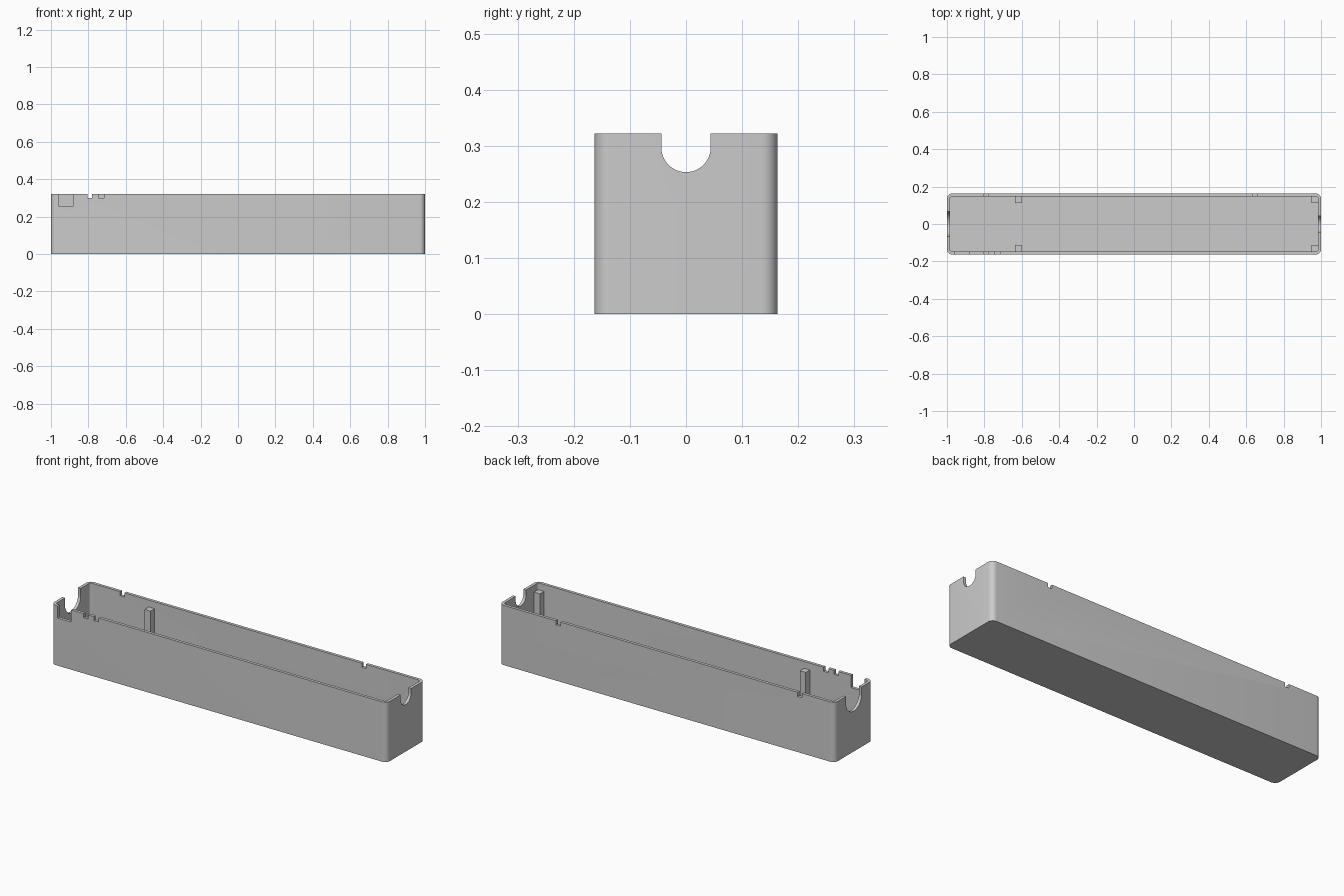
import bpy, bmesh, math

if "Cube" in bpy.data.objects:
    bpy.data.objects.remove(bpy.data.objects["Cube"], do_unlink=True)

HALF_X, HALF_Y, HEIGHT = 1.0, 0.163, 0.322
WALL, RADIUS = 0.016, 0.028

grey = bpy.data.materials.new("plain grey")
grey.use_nodes = True
grey.diffuse_color = (0.6, 0.6, 0.6, 1)
grey.node_tree.nodes["Principled BSDF"].inputs["Base Color"].default_value = (0.6, 0.6, 0.6, 1)


def make_object(name, bm):
    bmesh.ops.recalc_face_normals(bm, faces=bm.faces)
    mesh = bpy.data.meshes.new(name)
    bm.to_mesh(mesh)
    bm.free()
    mesh.materials.append(grey)
    obj = bpy.data.objects.new(name, mesh)
    bpy.context.collection.objects.link(obj)
    return obj


def prism(name, outline, depth):
    """Extrude a closed outline of 3D points along a vector."""
    bm = bmesh.new()
    face = bm.faces.new([bm.verts.new(p) for p in outline])
    top = bmesh.ops.extrude_face_region(bm, geom=[face])["geom"]
    bmesh.ops.translate(bm, vec=depth, verts=[v for v in top if isinstance(v, bmesh.types.BMVert)])
    return make_object(name, bm)


def block(name, x0, x1, y0, y1, z0, z1):
    outline = [(x0, y0, z0), (x1, y0, z0), (x1, y1, z0), (x0, y1, z0)]
    return prism(name, outline, (0, 0, z1 - z0))


def rounded_box(name, hx, hy, r, z0, z1, steps=8):
    outline = []
    for i, (sx, sy) in enumerate([(1, 1), (-1, 1), (-1, -1), (1, -1)]):
        for k in range(steps + 1):
            a = (i + k / steps) * math.pi / 2
            outline.append((sx * (hx - r) + r * math.cos(a), sy * (hy - r) + r * math.sin(a), z0))
    return prism(name, outline, (0, 0, z1 - z0))


def u_cutter(side, r, zc, steps=24):
    """Round-bottomed slot through one end wall."""
    x = side * HALF_X - 0.05
    outline = [(x, r, HEIGHT + 0.1), (x, -r, HEIGHT + 0.1)]
    for k in range(steps + 1):
        a = math.pi * (1 + k / steps)
        outline.append((x, r * math.cos(a), zc + r * math.sin(a)))
    return prism("slot_cutter", outline, (0.1, 0, 0))


def cut(target, cutter):
    mod = target.modifiers.new("cut", "BOOLEAN")
    mod.operation, mod.solver, mod.object = "DIFFERENCE", "EXACT", cutter
    bpy.context.view_layer.objects.active = target
    bpy.ops.object.modifier_apply(modifier=mod.name)
    bpy.data.objects.remove(cutter, do_unlink=True)


# Open tray with rounded vertical corners
tray = rounded_box("tray", HALF_X, HALF_Y, RADIUS, 0, HEIGHT)
cut(tray, rounded_box("cavity_cutter", HALF_X - WALL, HALF_Y - WALL, RADIUS - WALL, WALL, HEIGHT + 0.1))

# Round cable slots in the end walls
cut(tray, u_cutter(1, 0.044, 0.297))
cut(tray, u_cutter(-1, 0.067, 0.285))

# Square notches in the long walls: side, x range, bottom height
notches = [
    (-1, -0.96, -0.88, 0.256),
    (-1, -0.805, -0.78, 0.3),
    (-1, -0.745, -0.717, 0.3),
    (1, -0.805, -0.78, 0.3),
    (1, 0.635, 0.66, 0.3),
]
for side, x0, x1, z in notches:
    y = side * HALF_Y
    cut(tray, block("notch_cutter", x0, x1, y - 0.03, y + 0.03, z, HEIGHT + 0.1))

# Smooth the corners and slots, keep the edges sharp
bpy.ops.object.select_all(action="DESELECT")
tray.select_set(True)
bpy.context.view_layer.objects.active = tray
bpy.ops.object.shade_smooth_by_angle(angle=math.radians(30))

# Square support posts against the long walls
for end, x0, x1 in [("right", -0.635, -0.6), ("left", 0.948, 0.985)]:
    for face, side in [("front", -1), ("back", 1)]:
        ys = sorted([side * 0.112, side * 0.149])
        block(f"{face}_{end}_post", x0, x1, *ys, WALL / 2, 0.285)
